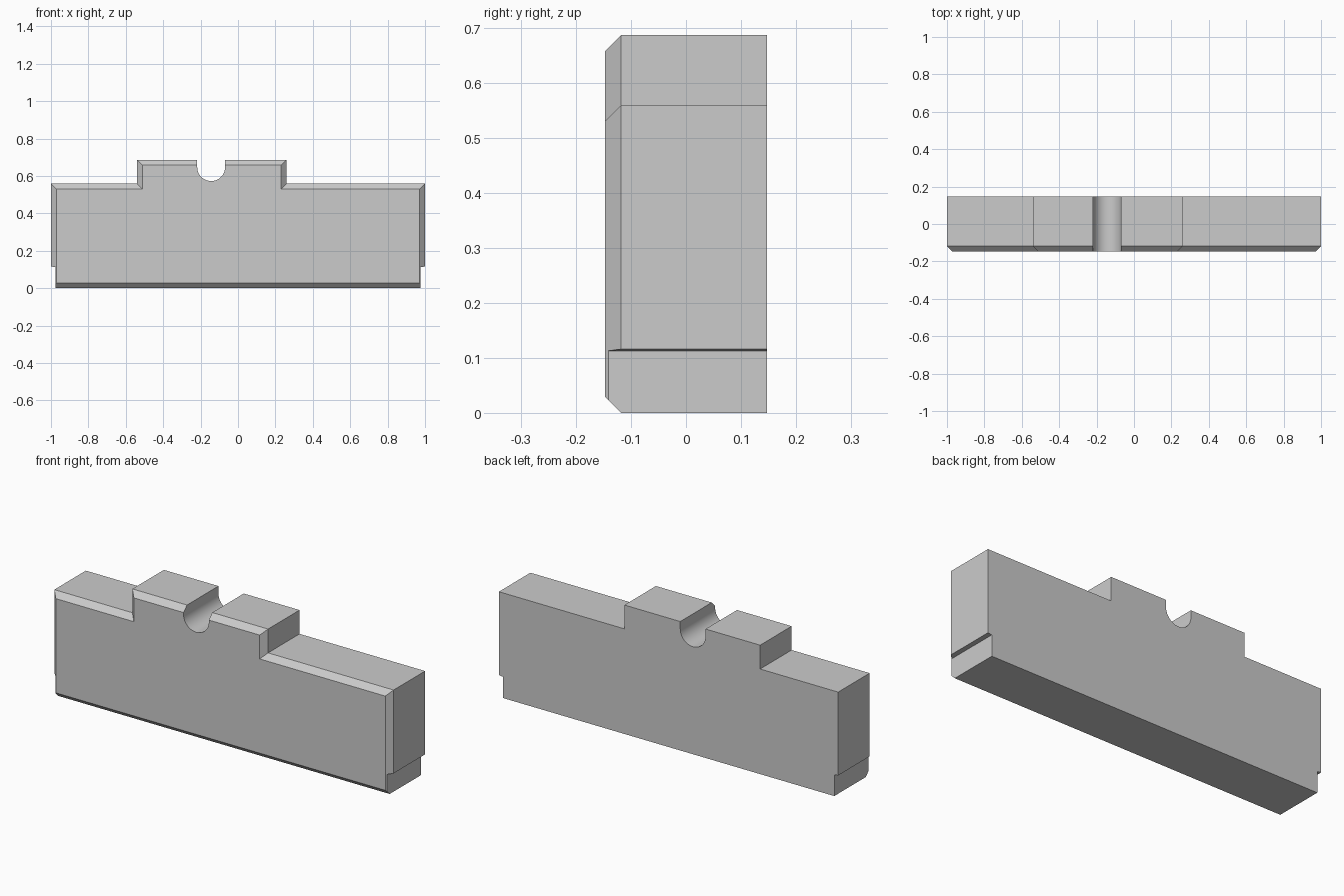
import bpy
import bmesh
from math import pi, cos, sin, radians

cube = bpy.data.objects.get("Cube")
if cube:
    bpy.data.objects.remove(cube, do_unlink=True)

BACK, SHOULDER, FRONT = 0.147, -0.118, -0.147
CHAMFER = SHOULDER - FRONT

grey = bpy.data.materials.new("light grey")
grey.use_nodes = True
colour = (0.6, 0.6, 0.6, 1)
grey.diffuse_color = colour
grey.node_tree.nodes["Principled BSDF"].inputs["Base Color"].default_value = colour


def loft(name, rings):
    """Solid through matching (x, z) outlines, each at its own y."""
    bm = bmesh.new()
    loops = [[bm.verts.new((x, y, z)) for x, z in pts] for y, pts in rings]
    for a, b in zip(loops, loops[1:]):
        for i in range(len(a)):
            j = (i + 1) % len(a)
            bm.faces.new((a[i], a[j], b[j], b[i]))
    bm.faces.new(loops[0])
    bm.faces.new(loops[-1])
    bmesh.ops.recalc_face_normals(bm, faces=bm.faces)
    mesh = bpy.data.meshes.new(name)
    bm.to_mesh(mesh)
    bm.free()
    obj = bpy.data.objects.new(name, mesh)
    bpy.context.collection.objects.link(obj)
    mesh.materials.append(grey)
    return obj


def outline(d):
    """Block outline with a raised top tab, inset by d."""
    left, right, low, high = -0.54 + d, 0.26 - d, 0.56 - d, 0.687 - d
    return [(d - 1, d), (1 - d, d), (1 - d, low), (right, low),
            (right, high), (left, high), (left, low), (d - 1, low)]


# Stepped block with a chamfered front edge
block = loft("stepped_block", [(BACK, outline(0)), (SHOULDER, outline(0)),
                               (FRONT, outline(CHAMFER))])

# Round-bottomed notch through the tab
nx, nz, r = -0.1435, 0.6475, 0.0745
notch = [(nx + r * cos(pi + pi * i / 24), nz + r * sin(pi + pi * i / 24))
         for i in range(25)]
notch += [(nx + r, 0.9), (nx - r, 0.9)]
cutters = [loft("notch_cutter", [(0.3, notch), (-0.3, notch)])]

# Undercut at the foot of each end
for side, s in (("left", 1), ("right", -1)):
    foot = [(s * 0.977, -0.1), (s * 1.1, -0.1),
            (s * 1.1, 0.129), (s * 0.977, 0.113)]
    cutters.append(loft(side + "_foot_cutter", [(0.3, foot), (-0.3, foot)]))

bpy.ops.object.select_all(action="DESELECT")
block.select_set(True)
bpy.context.view_layer.objects.active = block
for cutter in cutters:
    cutter.hide_render = True
    mod = block.modifiers.new(cutter.name, "BOOLEAN")
    mod.operation, mod.solver, mod.object = "DIFFERENCE", "EXACT", cutter
    bpy.ops.object.modifier_apply(modifier=mod.name)
for cutter in cutters:
    bpy.data.objects.remove(cutter, do_unlink=True)

bpy.ops.object.shade_smooth_by_angle(angle=radians(20))
